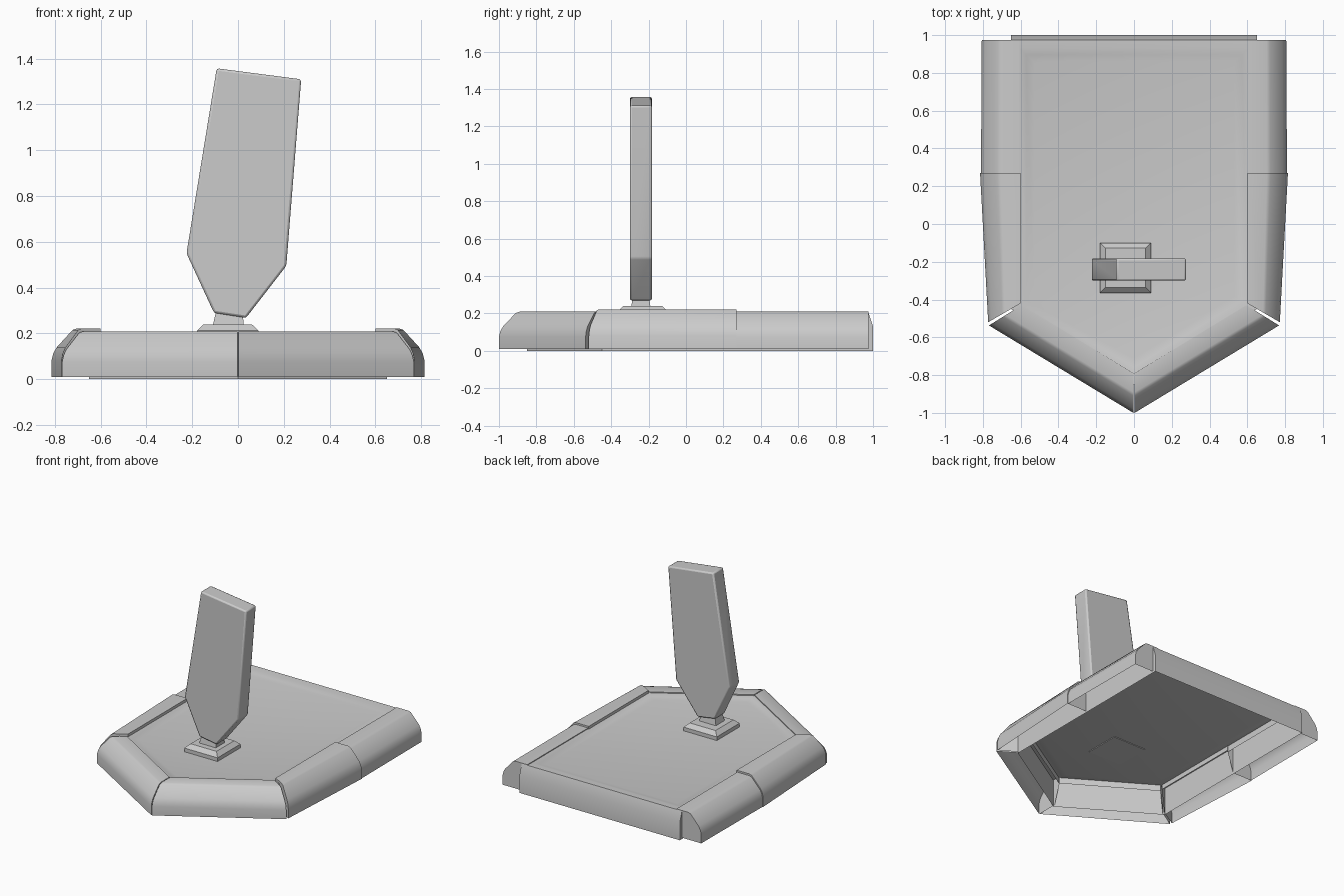
import bpy, bmesh
from mathutils import Vector

if "Cube" in bpy.data.objects:
    bpy.data.objects.remove(bpy.data.objects["Cube"])


def finish(name, bm, bevel=0.0, angle=0.6):
    bmesh.ops.recalc_face_normals(bm, faces=bm.faces)
    me = bpy.data.meshes.new(name)
    bm.to_mesh(me)
    bm.free()
    ob = bpy.data.objects.new(name, me)
    bpy.context.collection.objects.link(ob)
    if bevel:
        mod = ob.modifiers.new("edge_bevel", 'BEVEL')
        mod.width, mod.segments = bevel, 2
    bpy.ops.object.select_all(action='DESELECT')
    ob.select_set(True)
    bpy.context.view_layer.objects.active = ob
    bpy.ops.object.shade_smooth_by_angle(angle=angle)
    return ob


def loft(name, rings, cap_start=True, cap_end=True, bevel=0.0, angle=0.6):
    bm = bmesh.new()
    rows = [[bm.verts.new(p) for p in ring] for ring in rings]
    for a, b in zip(rows, rows[1:]):
        for i in range(len(a)):
            j = (i + 1) % len(a)
            bm.faces.new((a[i], a[j], b[j], b[i]))
    if cap_start:
        bm.faces.new(rows[0][::-1])
    if cap_end:
        bm.faces.new(rows[-1])
    return finish(name, bm, bevel, angle)


def rect(x0, x1, y0, y1, z):
    return [(x0, y0, z), (x1, y0, z), (x1, y1, z), (x0, y1, z)]


# Hollow five-sided body with a shallow recessed floor
def outline(inset, z, back):
    w, s, t = 0.65 - inset, -0.45 + 0.55 * inset, -0.85 + 1.15 * inset
    return [(-w, back, z), (-w, s, z), (0, t, z), (w, s, z), (w, back, z)]


loft("base_body", [outline(0, 0, 1.0), outline(0, 0.13, 1.0),
                   outline(0, 0.205, 0.975), outline(0.045, 0.203, 0.93),
                   outline(0.08, 0.192, 0.895), outline(0.12, 0.185, 0.86)],
     cap_start=False, angle=0.5)

# Kerb section: fraction from inner to outer edge, and height (1 = top)
SECTION = [(0, 0.75), (0, 1), (0.48, 1), (0.57, 0.97), (0.9, 0.62),
           (0.965, 0.5), (1, 0.36), (1, 0.045)]


def kerb(name, in_a, out_a, in_b, out_b, top, side):
    bm = bmesh.new()
    ends = []
    for inner, outer in ((in_a, out_a), (in_b, out_b)):
        row = []
        for t, h in SECTION + [(0.24, 0.045)]:
            p = Vector(inner).lerp(Vector(outer), t)
            row.append(bm.verts.new((p.x * side, p.y, h * top)))
        ends.append(row)
    a, b = ends
    for i in range(len(SECTION) - 1):
        bm.faces.new((a[i], a[i + 1], b[i + 1], b[i]))
    bm.faces.new(a)
    bm.faces.new(b[::-1])
    finish(name, bm)


# Kerbs mirrored on both sides
for label, side in (("right", 1), ("left", -1)):
    kerb("rear_kerb_" + label, (0.605, 0.975), (0.806, 0.975),
         (0.605, 0.27), (0.81, 0.27), 0.209, side)
    kerb("middle_kerb_" + label, (0.6, 0.27), (0.815, 0.27),
         (0.6, -0.42), (0.772, -0.52), 0.222, side)
    kerb("front_kerb_" + label, (0.595, -0.43), (0.768, -0.537),
         (0.003, -0.79), (0.003, -1.0), 0.209, side)

# Stepped foot and neck of the upright slab
loft("foot", [rect(-0.18, 0.09, -0.365, -0.1, 0.18),
              rect(-0.18, 0.09, -0.365, -0.1, 0.212),
              rect(-0.15, 0.06, -0.335, -0.128, 0.24)], angle=0.3)
loft("neck", [rect(-0.11, 0.025, -0.293, -0.19, 0.235),
              rect(-0.095, 0.02, -0.283, -0.2, 0.3)], angle=0.3)

# Tilted upright slab
profile = [(-0.105, 0.29), (0.035, 0.268), (0.211, 0.495),
           (0.276, 1.31), (-0.093, 1.358), (-0.225, 0.55)]
loft("upright_slab", [[(x, y, z) for x, z in profile] for y in (-0.3, -0.182)],
     bevel=0.01)
